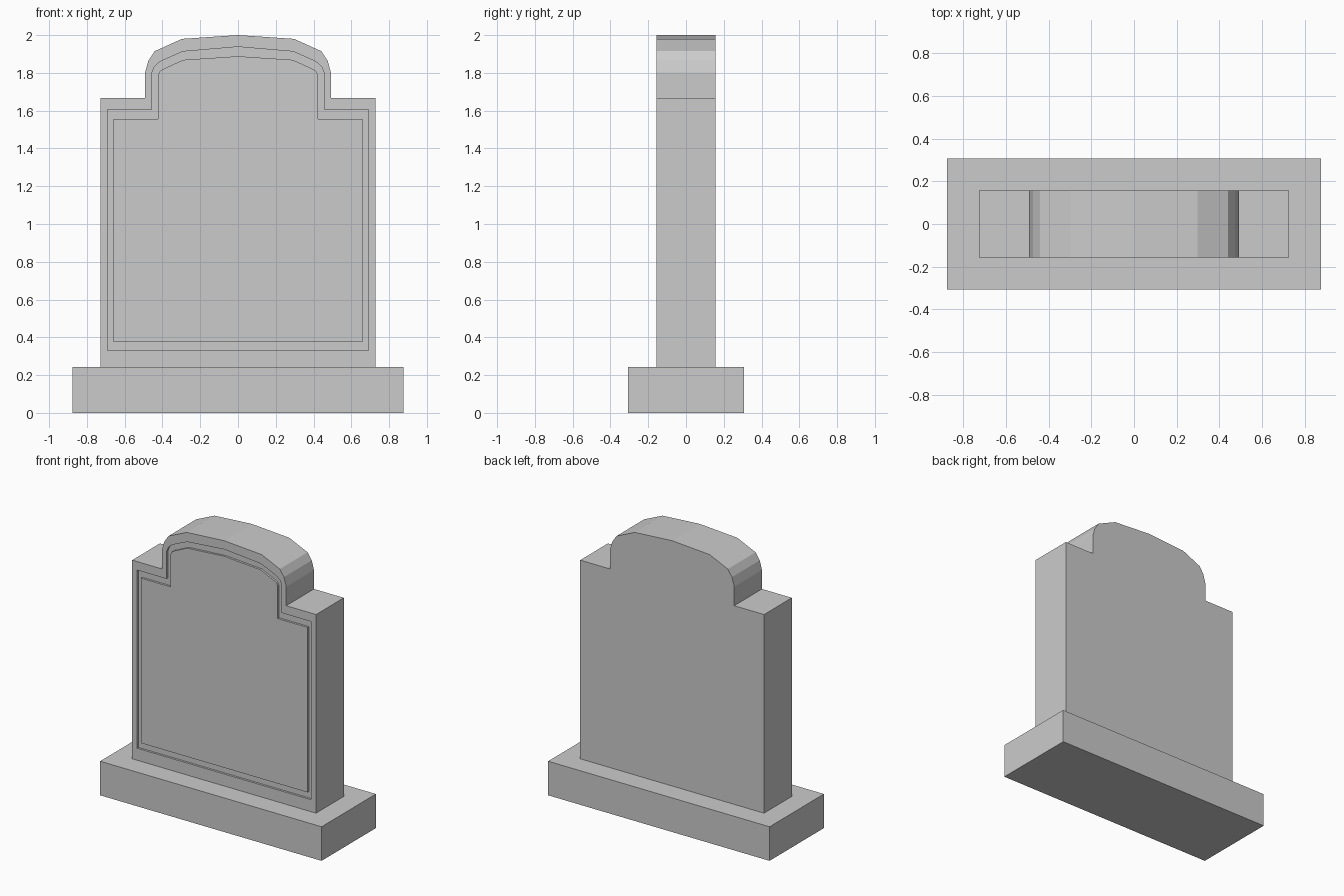
import bpy
import bmesh

if "Cube" in bpy.data.objects:
    bpy.data.objects.remove(bpy.data.objects["Cube"])

HALF_DEPTH = 0.157
GROOVE_DEPTH = 0.015


def finish(name, bm):
    bmesh.ops.recalc_face_normals(bm, faces=bm.faces[:])
    mesh = bpy.data.meshes.new(name)
    bm.to_mesh(mesh)
    bm.free()
    obj = bpy.data.objects.new(name, mesh)
    bpy.context.collection.objects.link(obj)
    return obj


def mirrored(half):
    """Full outline from a right half that ends on the centre line."""
    return half + [(-x, z) for x, z in reversed(half[:-1])]


# Plinth
bm = bmesh.new()
bmesh.ops.create_cube(bm, size=1)
for v in bm.verts:
    v.co = (v.co.x * 1.754, v.co.y * 0.614, (v.co.z + 0.5) * 0.244)
finish("plinth", bm)

# Right halves of the slab outline and both edges of the engraved border
outline = mirrored([(0.728, 0.244), (0.728, 1.666), (0.492, 1.666), (0.492, 1.802),
                    (0.474, 1.866), (0.441, 1.915), (0.297, 1.98), (0, 2.0)])
border_outer = mirrored([(0.69, 0.33), (0.69, 1.605), (0.456, 1.605), (0.456, 1.80),
                         (0.443, 1.833), (0.412, 1.86), (0.293, 1.913), (0, 1.938)])
border_inner = mirrored([(0.66, 0.375), (0.66, 1.556), (0.423, 1.556), (0.423, 1.79),
                         (0.415, 1.808), (0.397, 1.82), (0.29, 1.869), (0, 1.888)])

# Headstone slab: rings from the back, round the edge and through the groove
front = -HALF_DEPTH
deep = front + GROOVE_DEPTH
bm = bmesh.new()
rings = [[bm.verts.new((x, y, z)) for x, z in profile] for profile, y in (
    (outline, HALF_DEPTH), (outline, front),
    (border_outer, front), (border_outer, deep),
    (border_inner, deep), (border_inner, front))]
for a, b in zip(rings, rings[1:]):
    n = len(a)
    for i in range(n):
        j = (i + 1) % n
        bm.faces.new((a[i], a[j], b[j], b[i]))
bm.faces.new(rings[0])
bm.faces.new(rings[-1])
finish("headstone", bm)
